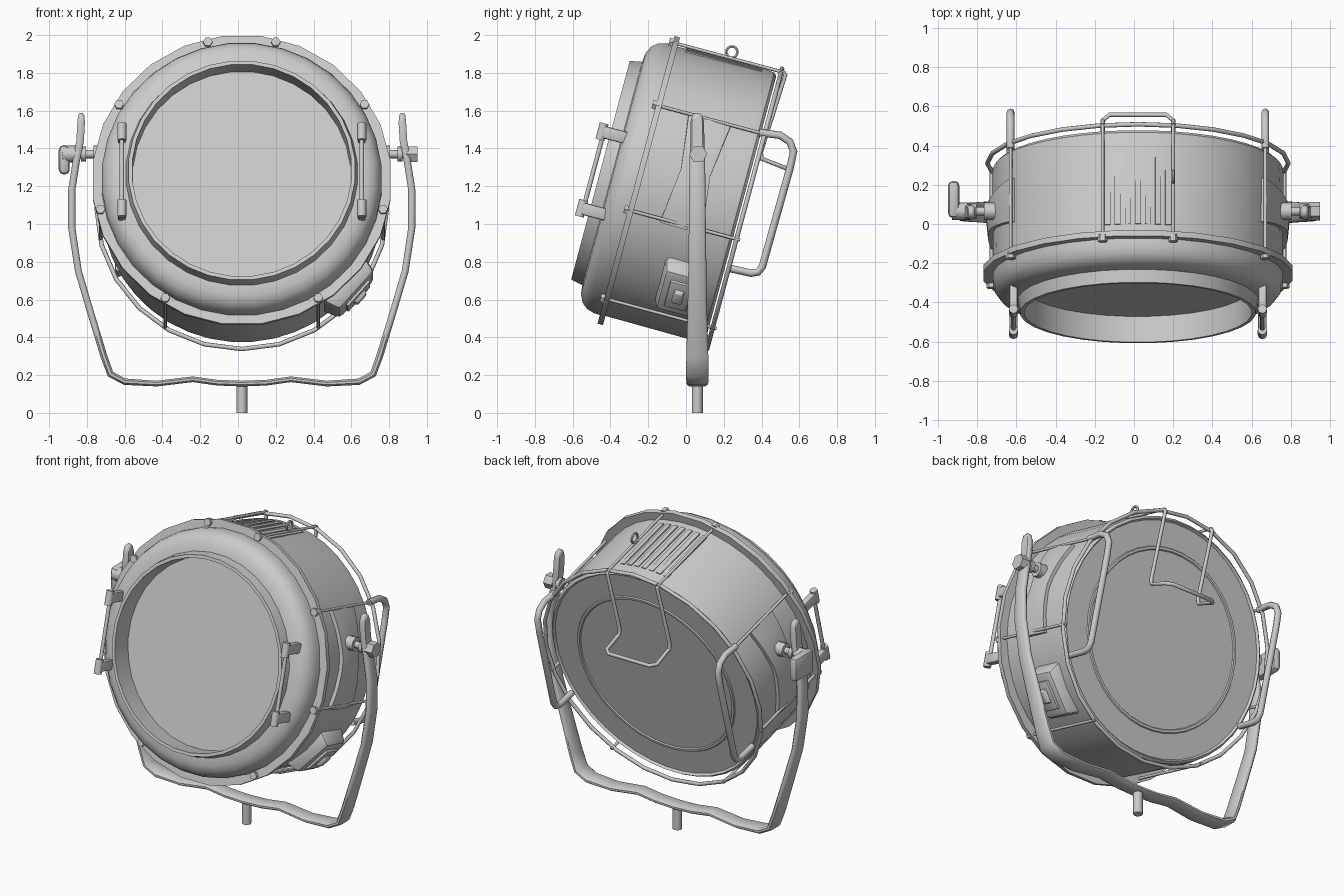
import bpy, bmesh, math
from mathutils import Matrix, Vector

if "Cube" in bpy.data.objects:
    bpy.data.objects.remove(bpy.data.objects["Cube"])

CX = 0.02
# Lamp head frame: local y runs backwards, local z up along the tilted face
HEAD = Matrix.Translation((CX, -0.25, 1.23)) @ Matrix.Rotation(math.radians(-15), 4, 'X')
WORLD = Matrix.Translation((CX, 0, 0))


def add(name, bm, frame=HEAD, angle=35):
    me = bpy.data.meshes.new(name)
    bmesh.ops.recalc_face_normals(bm, faces=bm.faces)
    bm.to_mesh(me)
    bm.free()
    ob = bpy.data.objects.new(name, me)
    bpy.context.collection.objects.link(ob)
    ob.matrix_world = frame
    bpy.ops.object.select_all(action='DESELECT')
    ob.select_set(True)
    bpy.context.view_layer.objects.active = ob
    bpy.ops.object.shade_smooth_by_angle(angle=math.radians(angle))
    return ob


def loft(bm, rings, closed=False, caps=True):
    rings = [[bm.verts.new(p) for p in r] for r in rings]
    n = len(rings[0])
    for a, b in zip(rings, rings[1:] + (rings[:1] if closed else [])):
        for i in range(n):
            bm.faces.new((a[i], a[(i + 1) % n], b[(i + 1) % n], b[i]))
    if caps and not closed:
        bm.faces.new(rings[0])
        bm.faces.new(rings[-1])


def lathe(name, profile, seg=32, closed=False, caps=False):
    """Spin (depth, radius) points round the lamp axis."""
    bm = bmesh.new()
    ts = [2 * math.pi * (i + 0.5) / seg for i in range(seg)]
    loft(bm, [[(r * math.sin(t), d, r * math.cos(t)) for t in ts] for d, r in profile], closed, caps)
    return add(name, bm)


def tube(name, pts, r, frame=HEAD, cyclic=False, res=2):
    cu = bpy.data.curves.new(name, 'CURVE')
    cu.dimensions = '3D'
    cu.bevel_depth, cu.bevel_resolution, cu.use_fill_caps = r, res, True
    sp = cu.splines.new('POLY')
    sp.points.add(len(pts) - 1)
    for p, c in zip(sp.points, pts):
        p.co = (*c, 1)
    sp.use_cyclic_u = cyclic
    tmp = bpy.data.objects.new(name, cu)
    bpy.context.collection.objects.link(tmp)
    bpy.context.view_layer.update()
    me = bpy.data.meshes.new_from_object(tmp.evaluated_get(bpy.context.evaluated_depsgraph_get()))
    bpy.data.objects.remove(tmp)
    bm = bmesh.new()
    bm.from_mesh(me)
    bpy.data.meshes.remove(me)
    return add(name, bm, frame, 50)


def box(name, loc, size, frame=HEAD, rot=(0, 'X'), bevel=0.01, taper=1.0):
    bm = bmesh.new()
    m = Matrix.Translation(loc) @ Matrix.Rotation(math.radians(rot[0]), 4, rot[1])
    bmesh.ops.create_cube(bm, size=1)
    for v in bm.verts:
        k = taper if v.co.x > 0 else 1
        v.co = m @ Vector((v.co.x * size[0], v.co.y * size[1] * k, v.co.z * size[2] * k))
    if bevel:
        bmesh.ops.bevel(bm, geom=bm.edges[:], offset=bevel, segments=2, affect='EDGES', profile=0.5)
    return add(name, bm, frame)


# Housing drum with recessed back cover, front bezel, flange and glass
lathe("drum", [(0, .74), (.5, .745), (.545, .74), (.56, .725), (.545, .715), (.545, .56),
               (.552, .555), (.552, .54), (.545, .535), (.545, .01)], 40, caps=True)
lathe("mounting_flange", [(-.015, .70), (-.015, .795), (.015, .795), (.015, .70)], 24, closed=True)
lathe("bezel", [(0, .745), (-.05, .743), (-.09, .73), (-.12, .705), (-.14, .665), (-.145, .615),
                (-.21, .602), (-.21, .582), (-.07, .578)], 32)
lathe("glass", [(-.075, .585), (-.065, .585)], 32, caps=True)

# Wire guard ring round the back
ring = [(.768 * math.sin(t), .58, .768 * math.cos(t)) for t in (2 * math.pi * i / 24 for i in range(24))]
tube("guard_ring", ring, .012, cyclic=True)

for s, side in ((1, "right"), (-1, "left")):
    # Guard rods and their flange bolts
    for i, (x, u) in enumerate([(.18, .752), (.65, .41), (.748, -.165), (.405, -.65)]):
        tube(f"guard_rod_{side}_{i}", [(s * x, -.02, u), (s * x, .6, u)], .009)
        tube(f"flange_bolt_{side}_{i}", [(s * x, -.035, u), (s * x, .0, u)], .025, res=1)
    # Side carrying handle
    tube(f"side_handle_{side}", [(s * .65, .55, .41), (s * .65, .66, .425), (s * .65, .72, .405),
                                 (s * .65, .752, .36), (s * .65, .756, .27), (s * .65, .75, -.27),
                                 (s * .65, .735, -.305), (s * .65, .70, -.32), (s * .65, .57, -.325)], .02)
    # Front latch: two clamp blocks and a rod
    for u, part in ((.2, "upper"), (-.22, "lower")):
        box(f"{part}_latch_{side}", (s * .635, -.19, u), (.042, .15, .065))
        tube(f"{part}_latch_pin_{side}", [(s * .635, -.255, u - .045), (s * .635, -.255, u + .045)], .024)
    tube(f"latch_rod_{side}", [(s * .635, -.245, -.25), (s * .635, -.245, .22)], .012)
    # Curved pivot plate on the drum
    bm = bmesh.new()
    rings = []
    for k in range(9):
        t = math.radians(-14 + 46 * k / 8)
        hw = .08 + .035 * abs(k - 4) / 4
        rings.append([(s * r * math.cos(t), .28 + y, r * math.sin(t))
                      for r, y in ((.73, -hw), (.765, -hw), (.775, 0), (.765, hw), (.73, hw))])
    loft(bm, rings)
    add(f"pivot_plate_{side}", bm)
    # Pivot bolt through the yoke
    tube(f"pivot_bolt_{side}", [(s * .70, .065, 1.37), (s * .92, .065, 1.37)], .022, WORLD)
    tube(f"pivot_collar_{side}", [(s * .72, .065, 1.37), (s * .785, .065, 1.37)], .045, WORLD)
    tube(f"pivot_washer_{side}", [(s * .825, .065, 1.37), (s * .85, .065, 1.37)], .04, WORLD)

# Centre handle hanging from the top guard rods
half = [(.18, .58, .755), (.18, .605, .74), (.18, .585, .31), (.18, .60, .28), (.18, .735, .265), (.145, .765, .265)]
tube("centre_handle", half + [(-x, b, u) for x, b, u in reversed(half)], .012)

# Safety eyelet on the top rod
eye = [(.18, .3 + .03 * math.cos(t), .785 + .03 * math.sin(t)) for t in (math.pi * i / 6 for i in range(12))]
tube("safety_eyelet", eye, .008, cyclic=True, res=1)

# Vent slats across the top of the drum
for i in range(7):
    t = math.radians(-12 + 4 * i)
    box(f"vent_slat_{i}", (.742 * math.sin(t), .27, .742 * math.cos(t)), (.03, .42, .012),
        rot=(math.degrees(t), 'Y'), bevel=0)

# Switch box low on the right of the drum (local x points outwards)
t = math.radians(-41)


def out(r, b=.36):
    return (r * math.cos(t), b, r * math.sin(t))


box("switch_box", out(.755), (.11, .24, .34), rot=(41, 'Y'), bevel=.025, taper=.82)
box("switch_plate", out(.81), (.03, .12, .18), rot=(41, 'Y'), bevel=.006)
box("switch_rocker", out(.83), (.03, .06, .10), rot=(41, 'Y'), bevel=.006, taper=.7)

# Yoke: one strap swept from side to side (x, z, half width, half thickness)
path = [(0, .155, .05, .015), (.13, .16, .05, .015), (.26, .178, .05, .015), (.45, .155, .055, .015),
        (.62, .165, .058, .017), (.695, .205, .06, .018), (.73, .3, .058, .018), (.80, .53, .052, .018),
        (.865, .75, .048, .018), (.90, .98, .045, .019), (.90, 1.18, .043, .019), (.875, 1.34, .041, .019),
        (.856, 1.44, .037, .02), (.85, 1.54, .036, .02), (.85, 1.575, .026, .016), (.85, 1.588, .01, .008)]
path = [(-x, z, w, h) for x, z, w, h in reversed(path[1:])] + path
rings = []
for i, (x, z, w, h) in enumerate(path):
    a, b = path[max(i - 1, 0)], path[min(i + 1, len(path) - 1)]
    d = Vector((b[0] - a[0], 0, b[1] - a[1])).normalized()
    n = Vector((-d.z, 0, d.x))
    rings.append([Vector((x, .06 + w * p, z)) + n * h * q for p, q in
                  ((-1, -.4), (-.75, -1), (.75, -1), (1, -.4), (1, .4), (.75, 1), (-.75, 1), (-1, .4))])
bm = bmesh.new()
loft(bm, rings)
add("yoke", bm, WORLD, 50)
tube("spigot", [(0, .06, 0), (0, .06, .15)], .029, WORLD)

# Tilt lock lever on the left, hex nut on the right
box("lock_lever", (-.94, .125, 1.34), (.058, .19, .155), WORLD, bevel=.025)
tube("lock_hub", [(-.95, .065, 1.37), (-.87, .065, 1.37)], .045, WORLD)
tube("lock_nut", [(.87, .065, 1.37), (.93, .065, 1.37)], .048, WORLD, res=1)
